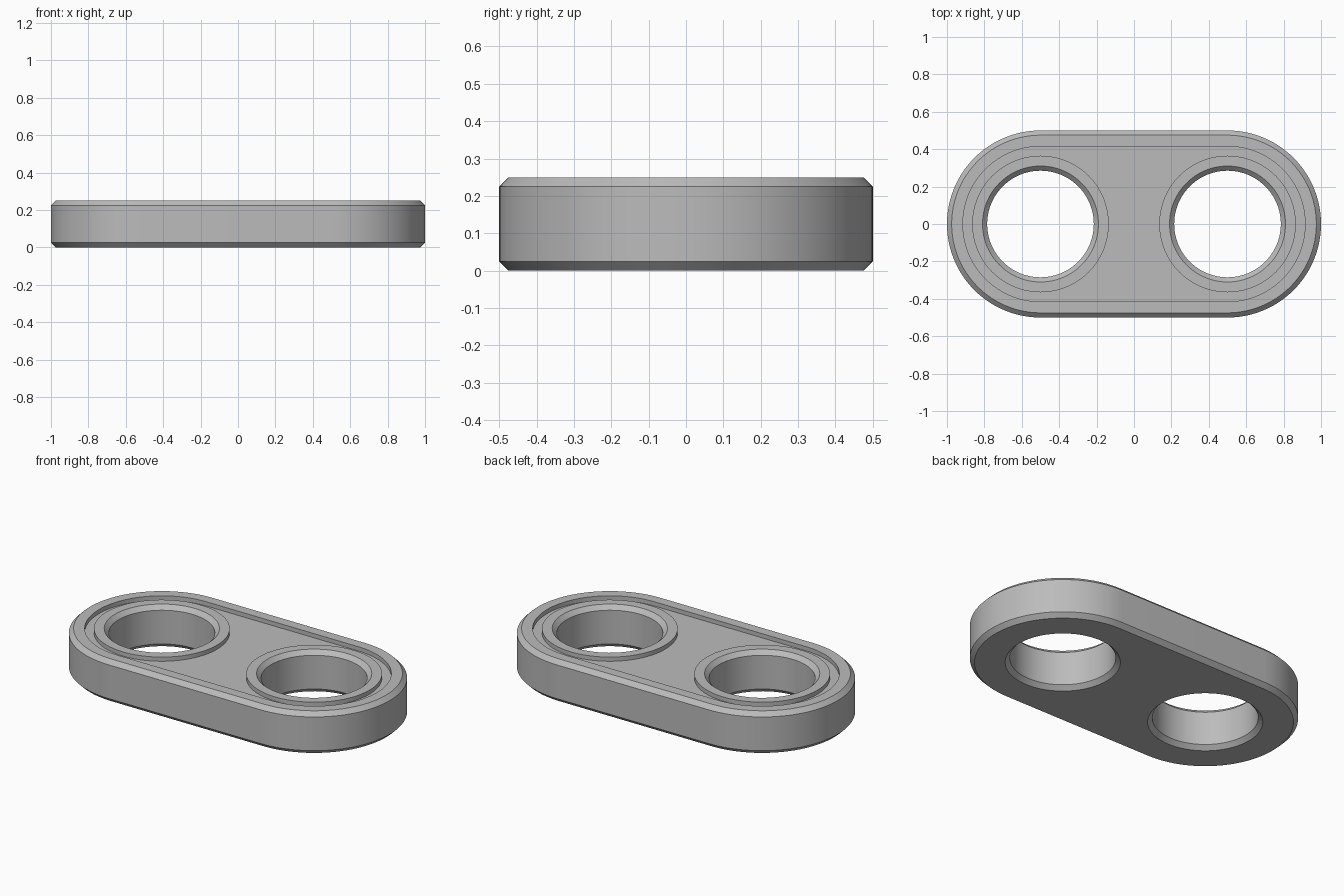
import bpy, bmesh, math

cube = bpy.data.objects.get("Cube")
if cube:
    bpy.data.objects.remove(cube, do_unlink=True)

CENTRE = 0.5   # distance of each hole from the middle
SEGS = 96      # sides of a full circle


def loop(bm, radius, z, holes_at=None):
    """Ring of vertices: a circle round holes_at, or a stadium if it is None."""
    ring = []
    if holes_at is not None:
        for i in range(SEGS):
            a = math.tau * i / SEGS
            ring.append(bm.verts.new((holes_at + radius * math.cos(a), radius * math.sin(a), z)))
        return ring
    for side in (1, -1):
        for i in range(SEGS // 2 + 1):
            a = math.pi * i / (SEGS // 2) - side * math.pi / 2
            ring.append(bm.verts.new((side * CENTRE + radius * math.cos(a), radius * math.sin(a), z)))
    return ring


def loft(bm, profile, holes_at=None):
    """Skin a (radius, z) profile; return its first and last rings."""
    rings = [loop(bm, r, z, holes_at) for r, z in profile]
    for low, high in zip(rings, rings[1:]):
        for i in range(len(low)):
            j = (i + 1) % len(low)
            bm.faces.new((low[i], low[j], high[j], high[i]))
    return rings[0], rings[-1]


def fill(bm, rings, up):
    """Flat face bounded by the first ring, with the others as holes."""
    edges = []
    for ring in rings:
        for i in range(len(ring)):
            pair = (ring[i - 1], ring[i])
            edges.append(bm.edges.get(pair) or bm.edges.new(pair))
    bmesh.ops.triangle_fill(bm, edges=edges, use_beauty=True, normal=(0, 0, up))


grey = bpy.data.materials.new("grey_plastic")
grey.use_nodes = True
colour = (0.5, 0.5, 0.5, 1)
grey.diffuse_color = colour
grey.node_tree.nodes["Principled BSDF"].inputs["Base Color"].default_value = colour

bm = bmesh.new()
# Chamfered outer wall, flat rim and step down into the recess
outer = [(0.475, 0), (0.5, 0.025), (0.5, 0.225), (0.475, 0.25), (0.415, 0.25), (0.415, 0.225)]
# Raised collar and chamfered bore of each hole
bore = [(0.31, 0), (0.285, 0.025), (0.285, 0.225), (0.31, 0.25), (0.365, 0.25), (0.365, 0.225)]
bottoms, floors = [], []
for profile, at in ((outer, None), (bore, -CENTRE), (bore, CENTRE)):
    first, last = loft(bm, profile, at)
    bottoms.append(first)
    floors.append(last)

# Underside and recess floor
fill(bm, bottoms, -1)
fill(bm, floors, 1)
bmesh.ops.recalc_face_normals(bm, faces=bm.faces)

mesh = bpy.data.meshes.new("link_plate")
bm.to_mesh(mesh)
bm.free()
mesh.materials.append(grey)
plate = bpy.data.objects.new("link_plate", mesh)
bpy.context.collection.objects.link(plate)
bpy.ops.object.select_all(action='DESELECT')
plate.select_set(True)
bpy.context.view_layer.objects.active = plate
bpy.ops.object.shade_smooth_by_angle(angle=math.radians(30))
